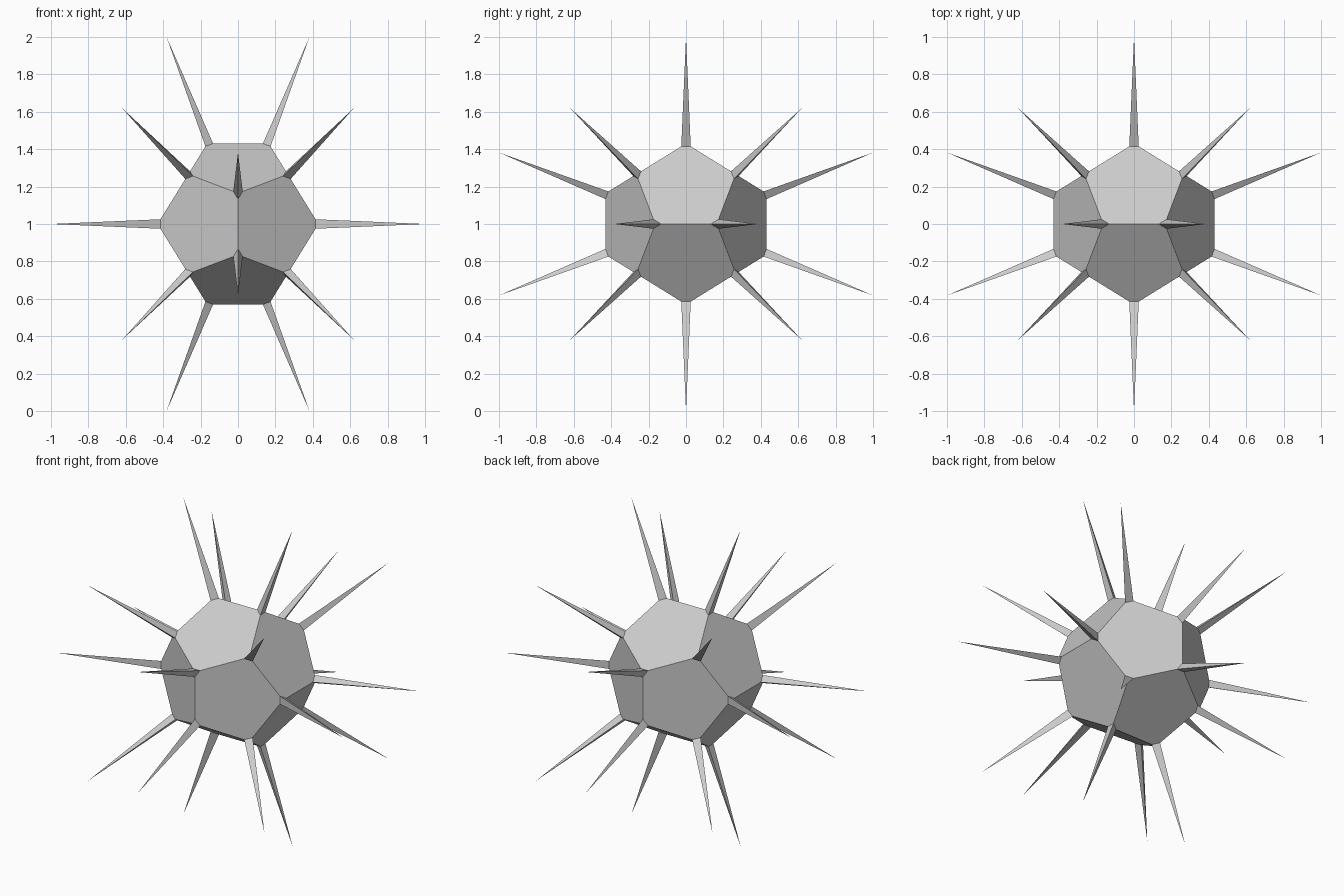
import bpy, bmesh
from itertools import product
from mathutils import Vector

if "Cube" in bpy.data.objects:
    bpy.data.objects.remove(bpy.data.objects["Cube"])

PHI = (1 + 5 ** 0.5) / 2
CENTRE = Vector((0, 0, 1))
CORE = 0.266          # core scale
TIP = 1 / PHI         # tip scale, tips reach 1 unit from the centre
CUT = 0.095           # part of each edge cut away at a corner

# Dodecahedron corners: a cube plus three rectangles
corners = [Vector(c) for c in product((-1, 1), repeat=3)]
for a, b in product((-1, 1), repeat=2):
    p, q = a * PHI, b / PHI
    corners += [Vector((p, q, 0)), Vector((0, p, q)), Vector((q, 0, p))]


def base_triangle(v):
    """Points a little way along the three edges that meet at corner v."""
    near = [w for w in corners if 0.1 < (w - v).length < 1.3]
    pts = [v.lerp(w, CUT) for w in near]
    if (pts[1] - pts[0]).cross(pts[2] - pts[0]).dot(v) < 0:
        pts.reverse()
    return [CENTRE + CORE * p for p in pts]


def finish(name, bm):
    bmesh.ops.recalc_face_normals(bm, faces=bm.faces)
    mesh = bpy.data.meshes.new(name)
    bm.to_mesh(mesh)
    bm.free()
    bpy.context.collection.objects.link(bpy.data.objects.new(name, mesh))


# Core: dodecahedron with cut corners, left open under the spikes
bm = bmesh.new()
for v in corners:
    for p in base_triangle(v):
        bm.verts.new(p)
bmesh.ops.convex_hull(bm, input=bm.verts)
bmesh.ops.dissolve_limit(bm, angle_limit=0.03, verts=bm.verts, edges=bm.edges)
bm.normal_update()
caps = [f for f in bm.faces if len(f.verts) == 3]
bmesh.ops.delete(bm, geom=caps, context='FACES_ONLY')
finish("core", bm)

# Spikes: one three-sided needle on every corner
for i, v in enumerate(corners):
    bm = bmesh.new()
    base = [bm.verts.new(p) for p in base_triangle(v)]
    tip = bm.verts.new(CENTRE + TIP * v)
    for k in range(3):
        bm.faces.new((base[k], base[(k + 1) % 3], tip))
    bm.normal_update()
    finish(f"spike_{i + 1}", bm)
